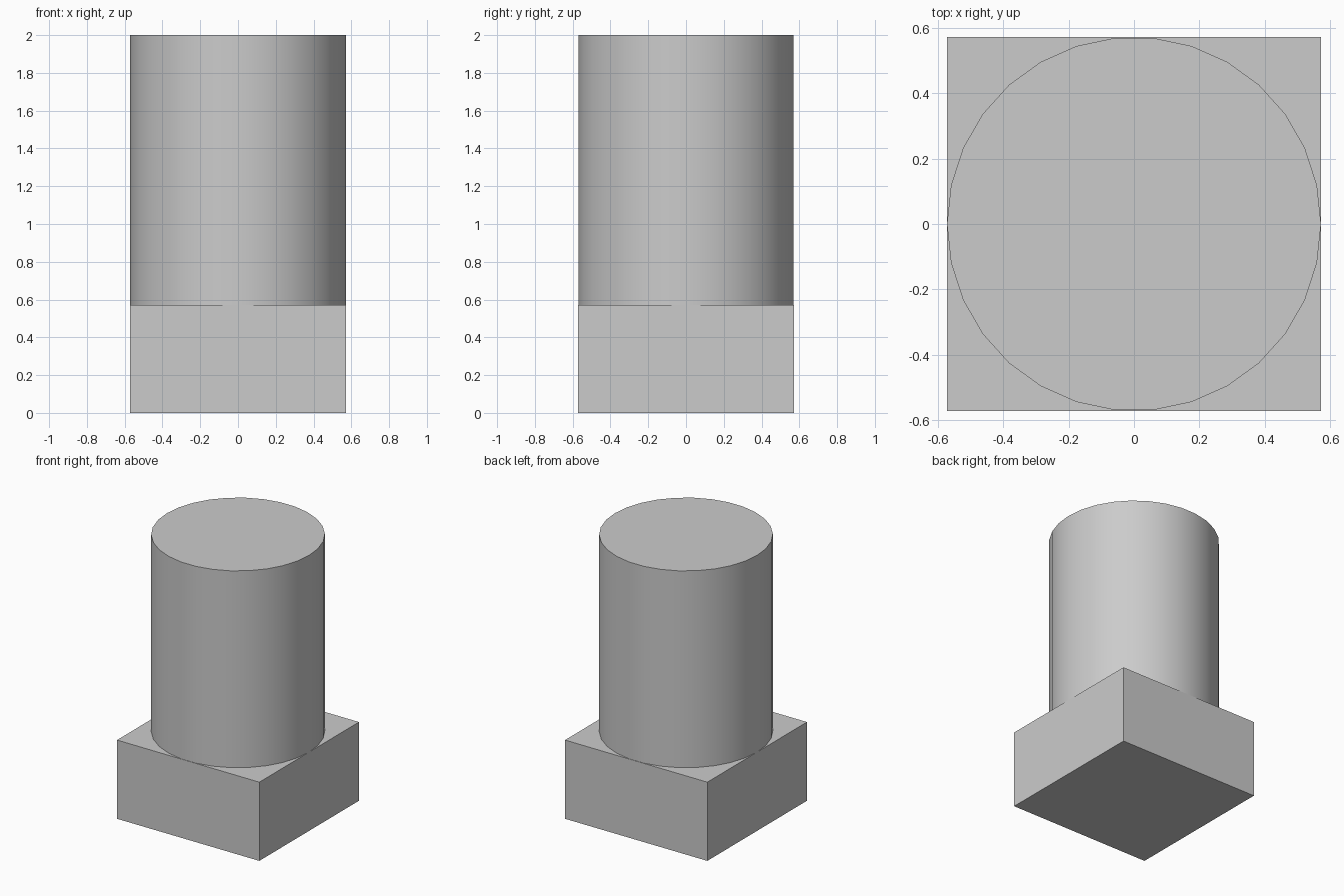
import bpy
import math

default = bpy.data.objects.get("Cube")
if default:
    bpy.data.objects.remove(default, do_unlink=True)

HALF = 2 / 3.5          # half width of the base, also its height and the post radius
TOP = 2.0

grey = bpy.data.materials.new("plain grey")
grey.use_nodes = True
colour = (0.6, 0.6, 0.6, 1)
grey.diffuse_color = colour
grey.node_tree.nodes["Principled BSDF"].inputs["Base Color"].default_value = colour


def finish(name):
    obj = bpy.context.object
    obj.name = name
    obj.data.materials.append(grey)
    return obj


# Square base block
bpy.ops.mesh.primitive_cube_add(size=1, location=(0, 0, HALF / 2))
base = finish("base_block")
base.scale = (2 * HALF, 2 * HALF, HALF)
bpy.ops.object.transform_apply(location=False, rotation=False, scale=True)

# Round post standing on the base, with a corner on the x axis
bpy.ops.mesh.primitive_cylinder_add(
    vertices=30, radius=HALF, depth=TOP - HALF,
    location=(0, 0, (TOP + HALF) / 2), rotation=(0, 0, math.pi / 2))
finish("round_post")
bpy.ops.object.shade_smooth_by_angle(angle=math.radians(30))
